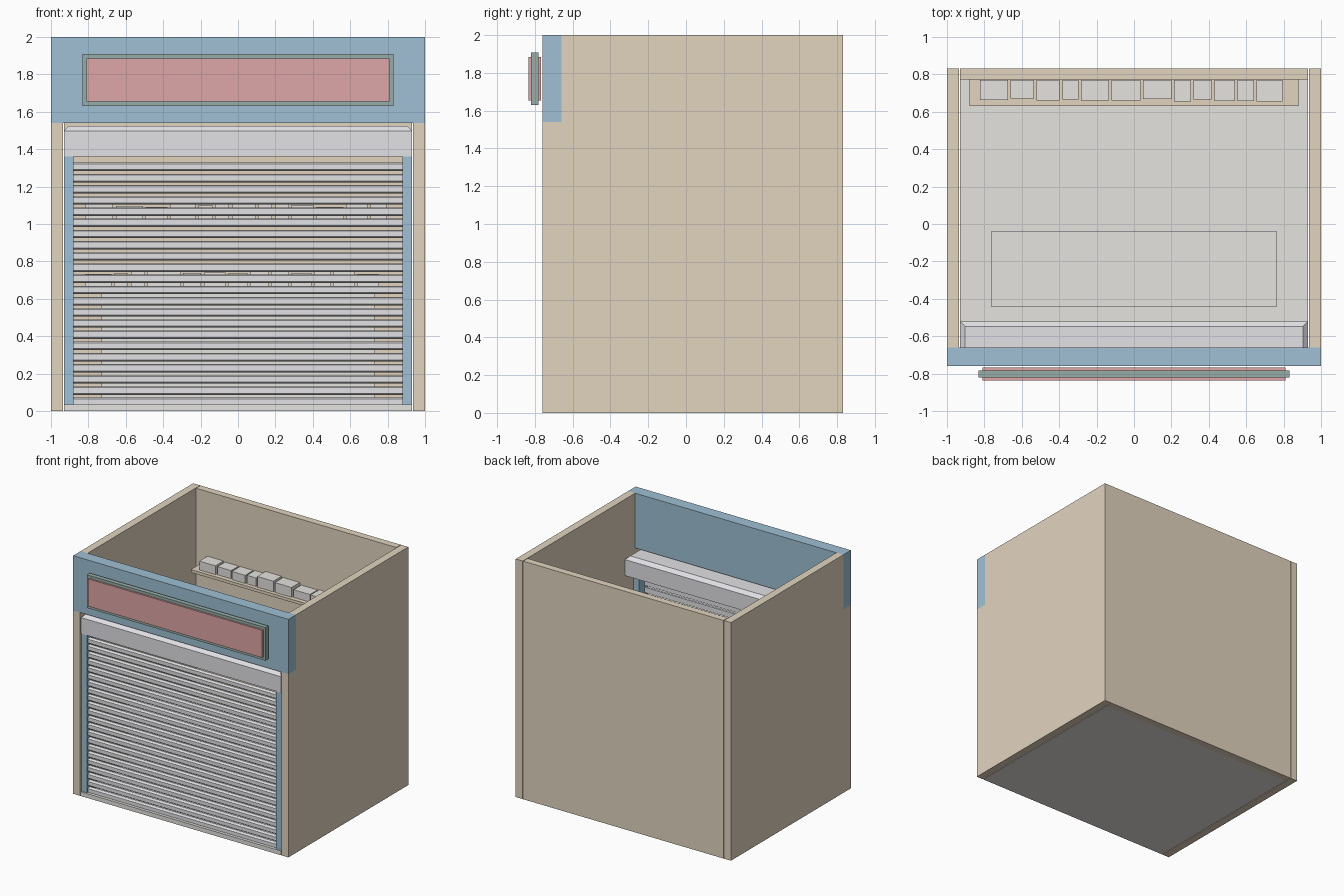
import bpy, bmesh, random

if "Cube" in bpy.data.objects:
    bpy.data.objects.remove(bpy.data.objects["Cube"])

random.seed(4)


def mat(name, rgb):
    m = bpy.data.materials.new(name)
    m.diffuse_color = (*rgb, 1)
    m.use_nodes = True
    m.node_tree.nodes["Principled BSDF"].inputs["Base Color"].default_value = m.diffuse_color
    return m


TAN = mat("tan_board", (0.76, 0.66, 0.52))
BLUE = mat("blue_paint", (0.35, 0.53, 0.66))
RED = mat("red_panel", (0.73, 0.38, 0.39))
GREEN = mat("green_frame", (0.31, 0.42, 0.39))
STONE = mat("pale_stone", (0.78, 0.77, 0.74))
STEEL = mat("steel", (0.76, 0.76, 0.79))


def finish(name, bm, material):
    bmesh.ops.recalc_face_normals(bm, faces=bm.faces)
    me = bpy.data.meshes.new(name)
    bm.to_mesh(me)
    bm.free()
    ob = bpy.data.objects.new(name, me)
    me.materials.append(material)
    bpy.context.collection.objects.link(ob)
    return ob


def prism(name, x0, x1, profile, material, top_bevel=0):
    """Extrude a (y, z) profile from x0 to x1."""
    bm = bmesh.new()
    face = bm.faces.new([bm.verts.new((x0, y, z)) for y, z in profile])
    ext = bmesh.ops.extrude_face_region(bm, geom=[face])["geom"]
    verts = [v for v in ext if isinstance(v, bmesh.types.BMVert)]
    bmesh.ops.translate(bm, verts=verts, vec=(x1 - x0, 0, 0))
    if top_bevel:
        top = max(z for _, z in profile)
        edges = [e for e in bm.edges if all(v.co.z > top - 1e-4 for v in e.verts)]
        bmesh.ops.bevel(bm, geom=edges, offset=top_bevel, segments=1,
                        profile=0.5, affect='EDGES')
    return finish(name, bm, material)


def box(name, x0, x1, y0, y1, z0, z1, material, **kw):
    return prism(name, x0, x1, [(y0, z0), (y1, z0), (y1, z1), (y0, z1)], material, **kw)


# side walls (notched for the fascia) and shutter guide rails
wall = [(-0.76, 0), (0.832, 0), (0.832, 2), (-0.66, 2), (-0.66, 1.54), (-0.76, 1.54)]
for side, s in (("left", -1), ("right", 1)):
    prism(side + "_wall", s * 0.935, s * 1.0, wall, TAN)
    box(side + "_guide_rail", s * 0.88, s * 0.93, -0.75, -0.63, 0.035, 1.365, BLUE)

# back wall, floor, fascia
box("back_wall", -0.93, 0.93, 0.772, 0.832, 0, 2, TAN)
box("floor", -0.93, 0.93, -0.76, 0.772, 0, 0.036, STONE)
box("fascia", -1, 1, -0.76, -0.66, 1.54, 2, BLUE)

# blank sign
box("sign_frame", -0.83, 0.83, -0.82, -0.782, 1.63, 1.908, GREEN)
box("sign_panel", -0.81, 0.81, -0.835, -0.768, 1.655, 1.885, RED)

# shutter housing and slats
box("shutter_housing", -0.93, 0.93, -0.755, -0.52, 1.362, 1.525, STEEL, top_bevel=0.028)
for i in range(22):
    z = 0.05 + i * 0.0598
    prism(f"shutter_slat_{i + 1}", -0.88, 0.88,
          [(-0.735, z - 0.015), (-0.725, z - 0.023), (-0.705, z - 0.023),
           (-0.705, z + 0.022), (-0.725, z + 0.022), (-0.735, z + 0.016)], STEEL)

# counter
box("counter_base", -0.73, 0.73, -0.41, -0.07, 0.036, 0.635, STONE)
box("counter_top", -0.765, 0.765, -0.44, -0.04, 0.635, 0.665, STONE)

# shelves with stock: left edges of the boxes, last value closes the row
rows = [
    (0.67, [-0.825, -0.67, -0.58, -0.49, -0.3, -0.19, -0.06, 0.06, 0.17, 0.28, 0.4, 0.5, 0.63, 0.76]),
    (1.028, [-0.825, -0.66, -0.5, -0.37, -0.22, -0.13, -0.04, 0.1, 0.19, 0.28, 0.41, 0.57, 0.7, 0.8]),
    (1.385, [-0.83, -0.667, -0.527, -0.39, -0.29, -0.127, 0.042, 0.207, 0.312, 0.422, 0.547, 0.647, 0.8]),
]
for r, (z, cuts) in enumerate(rows, 1):
    box(f"shelf_{r}", -0.88, 0.88, 0.63, 0.772, z - 0.025, z, TAN)
    for i, (a, b) in enumerate(zip(cuts, cuts[1:]), 1):
        box(f"stock_box_{r}_{i}", a + 0.007, b - 0.007, random.uniform(0.655, 0.67), 0.77,
            z, z + random.uniform(0.06, 0.1), STONE)
